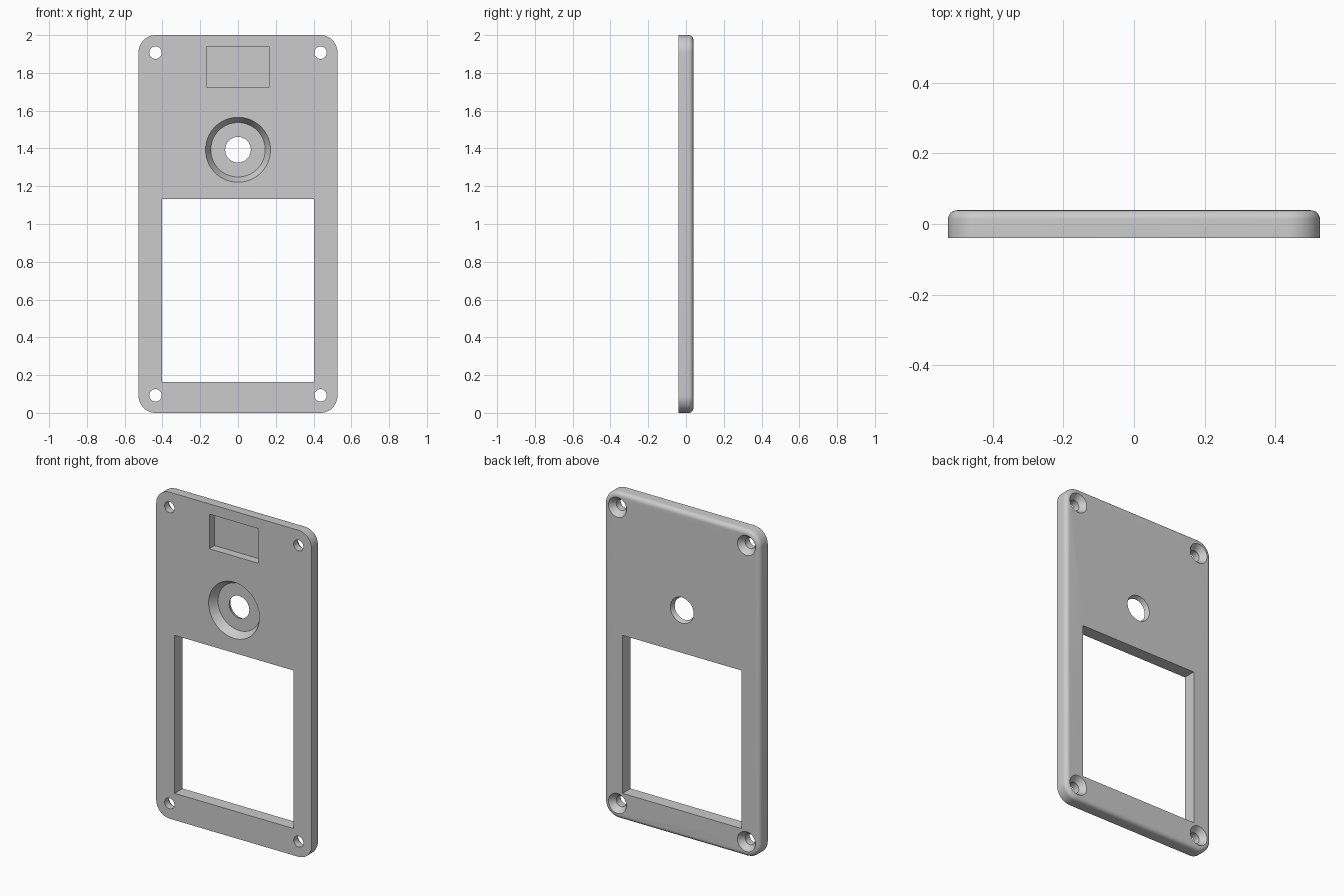
import bpy, bmesh
from math import radians
from mathutils import Matrix, Vector

if "Cube" in bpy.data.objects:
    bpy.data.objects.remove(bpy.data.objects["Cube"])

HALF_W, HEIGHT, HALF_T = 0.527, 2.0, 0.039
FRONT, BACK = -HALF_T, HALF_T
FLOOR = 0.012          # depth reached by the front recesses
OVER = 0.02            # cutter overshoot
HOLE_X, HOLE_Z = 0.437, 0.907

# Plain grey plastic
grey = bpy.data.materials.new("plain grey")
grey.use_nodes = True
colour = (0.6, 0.6, 0.6, 1)
grey.diffuse_color = colour
grey.node_tree.nodes["Principled BSDF"].inputs["Base Color"].default_value = colour


def make_object(name, bm):
    bmesh.ops.recalc_face_normals(bm, faces=bm.faces)
    mesh = bpy.data.meshes.new(name)
    bm.to_mesh(mesh)
    bm.free()
    mesh.materials.append(grey)
    obj = bpy.data.objects.new(name, mesh)
    bpy.context.collection.objects.link(obj)
    return obj


def box(x0, x1, y0, y1, z0, z1):
    bm = bmesh.new()
    bmesh.ops.create_cube(bm, size=1)
    bmesh.ops.scale(bm, vec=(x1 - x0, y1 - y0, z1 - z0), verts=bm.verts)
    centre = Vector((x0 + x1, y0 + y1, z0 + z1)) / 2
    bmesh.ops.translate(bm, vec=centre, verts=bm.verts)
    return bm


def turned(profile, x, z, sides=64):
    """Solid of revolution about the y axis from (y, radius) pairs."""
    bm = bmesh.new()
    rings = []
    for y, radius in profile:
        ring = bmesh.ops.create_circle(bm, segments=sides, radius=radius)["verts"]
        place = Matrix.Translation((x, y, z)) @ Matrix.Rotation(radians(90), 4, "X")
        bmesh.ops.transform(bm, matrix=place, verts=ring)
        rings.append(ring)
    for a, b in zip(rings, rings[1:]):
        for i in range(sides):
            j = (i + 1) % sides
            bm.faces.new((a[i], a[j], b[j], b[i]))
    bm.faces.new(rings[0])
    bm.faces.new(rings[-1])
    return bm


def cut(target, bm):
    cutter = make_object("cutter", bm)
    cutter.hide_render = True
    mod = target.modifiers.new("cut", "BOOLEAN")
    mod.operation = "DIFFERENCE"
    mod.solver = "EXACT"
    mod.object = cutter
    bpy.context.view_layer.objects.active = target
    bpy.ops.object.modifier_apply(modifier=mod.name)
    bpy.data.objects.remove(cutter)


# Plate with rounded corners and a rounded back rim
bm = box(-HALF_W, HALF_W, FRONT, BACK, 0, HEIGHT)
corners = [e for e in bm.edges if abs(e.verts[0].co.y - e.verts[1].co.y) > 0.01]
bmesh.ops.bevel(bm, geom=corners, offset=0.092, segments=12, profile=0.5, affect="EDGES")
rim = [e for e in bm.edges if all(v.co.y > BACK - 0.001 for v in e.verts)]
bmesh.ops.bevel(bm, geom=rim, offset=0.026, segments=6, profile=0.5, affect="EDGES")
plate = make_object("face_plate", bm)

# Large window and shallow label pocket
cut(plate, box(-0.402, 0.402, FRONT - OVER, BACK + OVER, 0.164, 1.132))
cut(plate, box(-0.167, 0.167, FRONT - OVER, FLOOR, 1.725, 1.937))

# Tapered dial recess and its flared shaft hole
slope = (0.172 - 0.144) / (FLOOR - FRONT)
cut(plate, turned([(FRONT - OVER, 0.172 + slope * OVER), (FLOOR, 0.144)], 0, 1.393))
flare = (0.079 - 0.068) / (BACK - FLOOR)
cut(plate, turned([(FLOOR - OVER, 0.068 - flare * OVER),
                   (BACK + OVER, 0.079 + flare * OVER)], 0, 1.393))

# Countersunk screw holes in the four corners
SINK = 0.035
spread = (0.061 - 0.033) / SINK
for sx in (-1, 1):
    for sz in (-1, 1):
        profile = [(FRONT - OVER, 0.033), (BACK - SINK, 0.033),
                   (BACK + OVER, 0.061 + spread * OVER)]
        cut(plate, turned(profile, sx * HOLE_X, 1 + sz * HOLE_Z, 40))

# Smooth curves, sharp edges
bpy.ops.object.select_all(action="DESELECT")
plate.select_set(True)
bpy.context.view_layer.objects.active = plate
bpy.ops.object.shade_smooth_by_angle(angle=radians(30))
